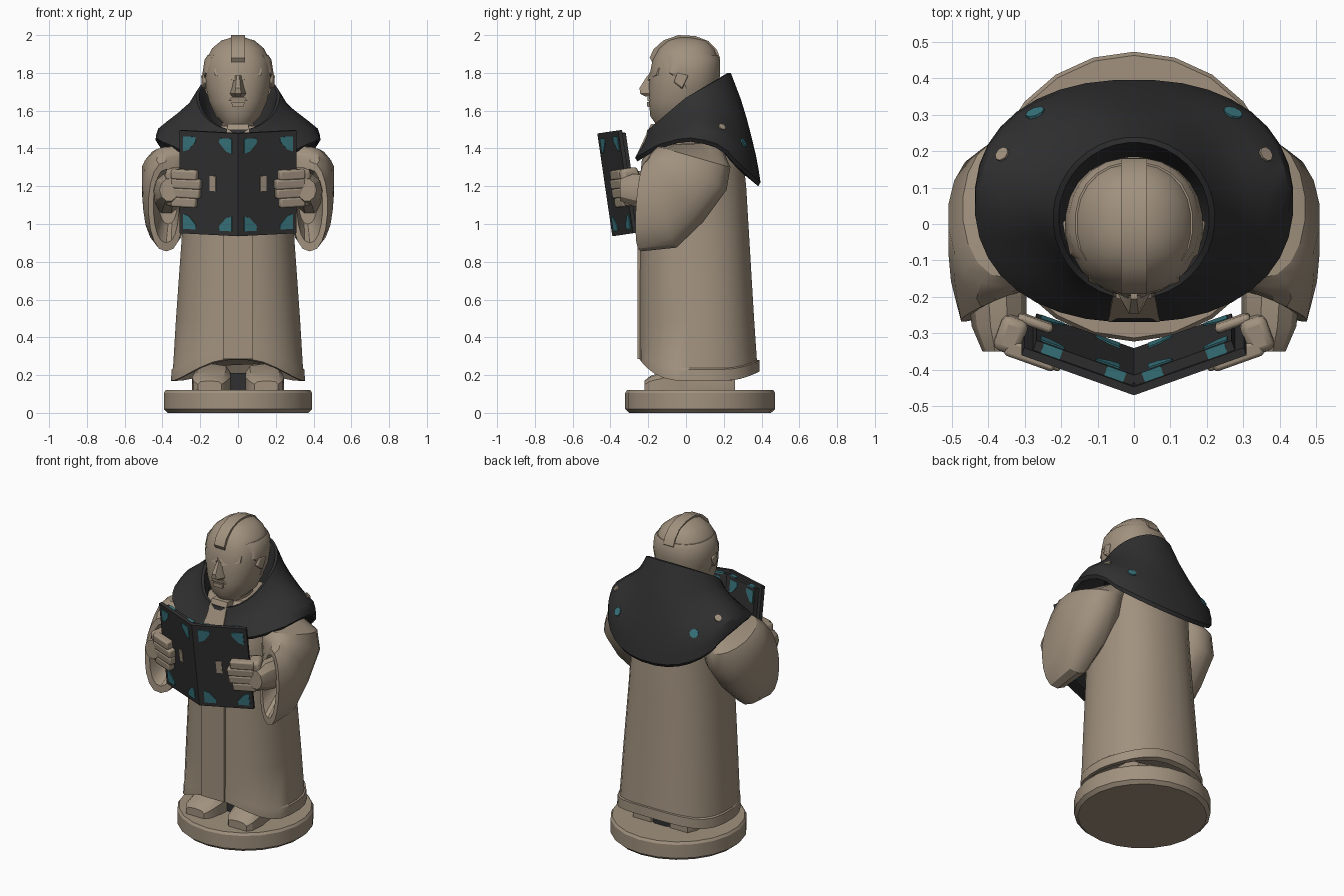
import bpy, bmesh, math
from mathutils import Vector

if "Cube" in bpy.data.objects:
    bpy.data.objects.remove(bpy.data.objects["Cube"])


def material(name, rgb):
    m = bpy.data.materials.new(name)
    m.diffuse_color = (*rgb, 1)
    m.use_nodes = True
    m.node_tree.nodes["Principled BSDF"].inputs["Base Color"].default_value = m.diffuse_color
    return m


TAN = material("tan_cloth", (0.355, 0.285, 0.21))
BLACK = material("charcoal", (0.03, 0.03, 0.031))
TEAL = material("teal", (0.04, 0.18, 0.21))


def loft(name, rings, mat, bevel=0.0):
    """Skin a list of equal-length closed rings and cap both ends."""
    bm = bmesh.new()
    vs = [[bm.verts.new(p) for p in r] for r in rings]
    n = len(vs[0])
    for a, b in zip(vs, vs[1:]):
        for i in range(n):
            j = (i + 1) % n
            bm.faces.new((a[i], a[j], b[j], b[i]))
    bm.faces.new(vs[0])
    bm.faces.new(vs[-1])
    bmesh.ops.recalc_face_normals(bm, faces=bm.faces[:])
    me = bpy.data.meshes.new(name)
    bm.to_mesh(me)
    bm.free()
    me.materials.append(mat)
    ob = bpy.data.objects.new(name, me)
    bpy.context.collection.objects.link(ob)
    if bevel:
        md = ob.modifiers.new("bevel", 'BEVEL')
        md.width, md.segments = bevel, 2
    bpy.ops.object.select_all(action='DESELECT')
    ob.select_set(True)
    bpy.context.view_layer.objects.active = ob
    bpy.ops.object.shade_smooth_by_angle()
    return ob


def spow(v, e):
    return math.copysign(abs(v) ** e, v)


def oval(hw, y0, y1, z, n=28, p=2.0):
    """Horizontal (super)ellipse; z may be a function of x and y."""
    out = []
    for i in range(n):
        t = math.tau * (i + 0.5) / n
        x = hw * spow(math.cos(t), 2 / p)
        y = (y0 + y1) / 2 + (y1 - y0) / 2 * spow(math.sin(t), 2 / p)
        out.append((x, y, z(x, y) if callable(z) else z))
    return out


def interp(x, pts):
    for (a, fa), (b, fb) in zip(pts, pts[1:]):
        if x <= b:
            return fa + (fb - fa) * max(0, (x - a)) / (b - a)
    return pts[-1][1]


# round base
loft("base", [oval(r, .075 - r, .075 + r, z, 22) for r, z in
              ((.375, 0), (.397, .02), (.397, .105), (.387, .12))], TAN)

# boots and the dark space between them
for s in (1, -1):
    rings = []
    for y, hw, top, cx in ((-.22, .065, .17, .15), (-.19, .09, .195, .148), (-.1, .105, .225, .142),
                           (-.03, .1, .26, .135), (.2, .09, .26, .13), (.26, .065, .22, .13)):
        rings.append([(s * (cx + hw * spow(math.cos(t), .6)), y,
                       max(.11, .11 + (top - .11) * (spow(math.sin(t), .6) + .6) / 1.6))
                      for t in [math.tau * (i + .5) / 10 for i in range(10)]])
    loft("boot", rings, TAN)
loft("robe_shadow_lining", [oval(.16, -.06, .265, z, 12) for z in (.1, .21)], BLACK)


# long robe with a hem raised at the front
def hem(dz, k=1.0):
    def z(x, y):
        front = .12 * max(0, (.12 - y) / .37) ** 1.3 * max(0, 1 - .75 * (abs(x) / .3) ** 2.2)
        return .17 + front + .05 * max(0, (y - .2) / .19) ** 2 + dz
    return z


rings = [oval(.30, -.19, .33, hem(.07), p=2.3), oval(.335, -.23, .365, hem(0), p=2.3),
         oval(.357, -.25, .392, hem(0), p=2.3), oval(.353, -.25, .390, hem(.06), p=2.3),
         oval(.346, -.25, .377, hem(.067), p=2.3)]
for hw, y0, y1, z in ((.33, -.25, .362, .5), (.298, -.25, .335, .95), (.285, -.25, .32, 1.2),
                      (.29, -.235, .305, 1.34), (.28, -.18, .27, 1.43), (.16, -.13, .18, 1.52)):
    rings.append(oval(hw, y0, y1, z, p=2.3))
loft("robe", rings, TAN)


def rect(x0, x1, y0, y1, z):
    return [(x0, y0, z), (x1, y0, z), (x1, y1, z), (x0, y1, z)]


loft("robe_front_panel", [rect(-.08, .08, -.258, -.2, .285), rect(-.08, .08, -.258, -.2, 1.28)], TAN)
loft("collar_placket", [rect(-.07, .07, -.268, -.2, 1.35), rect(-.055, .055, -.185, -.1, 1.53)], TAN)

# wide hanging sleeves: upper and lower point (y, z), x centre, x half width, forward skew
SLEEVE = (((-.08, 1.42), (.18, 1.43), .22, .08, 0), ((-.15, 1.41), (.235, 1.30), .34, .13, 0),
          ((-.17, 1.39), (.215, 1.18), .36, .15, 0), ((-.19, 1.37), (.09, 1.01), .37, .14, -.01),
          ((-.20, 1.35), (-.05, .875), .383, .12, -.02), ((-.21, 1.33), (-.24, .855), .38, .095, -.04),
          ((-.21, 1.29), (-.24, .90), .38, .068, -.03), ((-.10, 1.25), (-.10, 1.0), .37, .05, 0))
for s in (1, -1):
    rings = []
    for (ty, tz), (by, bz), cx, hw, sk in SLEEVE:
        ring = []
        for i in range(18):
            c, d = math.cos(math.tau * i / 18), spow(math.sin(math.tau * i / 18), .85)
            ring.append((s * (cx + hw * d), (ty + by) / 2 + (ty - by) / 2 * c + sk * d,
                         (tz + bz) / 2 + (tz - bz) / 2 * c))
        rings.append(ring)
    loft("sleeve", rings, TAN)

# open book: coordinates along cover (u), through it (w) and up it (h)
A, TILT = math.atan2(.11, .305), .145


def bp(s, u, w, h):
    x, y = u * math.cos(A) - w * math.sin(A), u * math.sin(A) + w * math.cos(A)
    return Vector((s * x, -.39 + y * math.cos(TILT) - h * math.sin(TILT),
                   .935 + h * math.cos(TILT) + y * math.sin(TILT)))


def block(name, s, u, w, h, mat, bevel=0.0):
    return loft(name, [[bp(s, a, b, k) for a, b in ((u[0], w[0]), (u[1], w[0]), (u[1], w[1]), (u[0], w[1]))]
                       for k in h], mat, bevel)


for s in (1, -1):
    block("book_cover", s, (0, .328), (0, .022), (0, .55), BLACK)
    block("book_pages", s, (.012, .302), (.022, .05), (.02, .532), BLACK)
    # teal corner pieces outside and inside
    for nm, w, us, hs in (("cover_corner", (-.004, .002), (.035, .307), (.025, .52)),
                          ("page_corner", (.048, .054), (.06, .29), (.04, .515))):
        for u0, du in ((us[0], 1), (us[1], -1)):
            for h0, dh in ((hs[0], 1), (hs[1], -1)):
                # legs run along the cover's outer edges, the hypotenuse faces the middle
                loft(nm, [[bp(s, u0 + du * a, k, h0 + dh * b) for a, b in
                           ((0, 0), (.068, 0), (.07, .025), (.03, .07), (0, .08))] for k in w], TEAL)
    for u0 in (.04, .225):
        block("page_top_mark", s, (u0, u0 + .055), (.022, .05), (.528, .536), TEAL)
    block("cover_stud", s, (.125, .16), (-.004, .002), (.235, .315), TAN)
    # hand: four fingers, palm, thumb and wrist
    for k in range(4):
        block("finger", s, ((.225, .205, .2, .22)[k], .365), (-.045, .002),
              (.145 + k * .049, .198 + k * .049), TAN, .01)
    block("palm", s, (.325, .4), (-.04, .06), (.145, .345), TAN, .02)
    block("thumb", s, (.26, .36), (.05, .075), (.27, .325), TAN, .01)
    loft("wrist", [[(s * (cx + r * math.cos(math.tau * i / 10)), cy,
                     cz + r * 1.2 * math.sin(math.tau * i / 10)) for i in range(10)]
                   for cx, cy, cz, r in ((.365, -.35, 1.18, .05), (.37, -.28, 1.18, .075),
                                         (.38, -.08, 1.15, .085))], TAN)

# shoulder cape with a stand-up collar
RIM_Z = ((-.2, 1.5), (0, 1.67), (.235, 1.8))
EDGE_Z = ((-.27, 1.35), (-.15, 1.42), (0, 1.46), (.12, 1.44), (.2, 1.41), (.26, 1.34), (.395, 1.22))
N = 36
rim = [Vector(p) for p in oval(.222, -.205, .238, lambda x, y: interp(y, RIM_Z), N)]
edge = [Vector(p) for p in oval(.437, -.27, .396, lambda x, y: interp(y, EDGE_Z), N, 2.25)]


def shrink(ring, k, dz):
    return [Vector((p.x * k, .03 + (p.y - .03) * k, p.z + dz)) for p in ring]


rings = [[Vector((p.x * .75, p.y * .75, 1.47)) for p in rim], shrink(rim, .86, -.06), shrink(rim, .93, 0), rim]
# drop below the collar, then outward spread at the front, the shoulders and the middle of the back
for drop, front_t, side_t, back_t in ((.24, .12, .20, .34), (.42, .28, .46, .54), (.58, .46, .70, .69),
                                      (.75, .68, .94, .84), (.88, .86, .99, .93), (1, 1, 1, 1)):
    ring = []
    for a, b in zip(rim, edge):
        back = max(0, (b.y - .063) / .333) ** 6
        fore = min(1, max(0, (.1 - b.y) / .2))
        t = side_t + (back_t - side_t) * back + (front_t - side_t) * fore
        ring.append(Vector((a.x + (b.x - a.x) * t, a.y + (b.y - a.y) * t, a.z + (b.z - a.z) * drop)))
    rings.append(ring)
rings += [shrink(edge, .965, -.02), shrink(edge, .8, .03), shrink(edge, .5, .1)]
cape = loft("cape", rings, BLACK)

# small round marks lying on the cape
bpy.context.view_layer.update()
for s in (1, -1):
    for x, y, mat in ((.27, .303, TEAL), (.36, .19, TAN)):
        ok, loc, nor, _ = cape.ray_cast(Vector((s * x, y, 3)), Vector((0, 0, -1)))
        if ok:
            a = nor.orthogonal().normalized()
            b = nor.cross(a)
            r = .027 if mat is TEAL else .021
            loft("cape_mark", [[loc + nor * k + (a * math.cos(t) + b * math.sin(t)) * r
                                for t in [math.tau * i / 8 for i in range(8)]] for k in (-.003, .006)], mat)

# head
HEAD = ((1.45, .09, -.12, .10), (1.535, .085, -.165, .10), (1.57, .12, -.19, .12), (1.65, .155, -.198, .15),
        (1.72, .170, -.198, .165), (1.80, .180, -.192, .174), (1.87, .170, -.178, .174),
        (1.93, .138, -.145, .152), (1.97, .09, -.1, .11), (1.988, .035, -.05, .04))
loft("head", [oval(w, a, b, z, 24, 2.2) for z, w, a, b in HEAD], TAN)

# cropped hair: back fringe and central strip
fringe = []
for z, k in ((1.66, 1), (1.72, 1.05), (1.80, 1.05), (1.87, 1.05), (1.895, 1.03)):
    w, a, b = (interp(z, [(h[0], h[i]) for h in HEAD]) for i in (1, 2, 3))
    fringe.append([(x, max(y, -.10 if z > 1.78 else .0), zz) for x, y, zz in oval(w * k, a, b * k, z, 24, 2.2)])
loft("hair_fringe", fringe, TAN)
loft("hair_strip", [[(-.036, y, z), (.036, y, z), (.03, y * .85, z - .05), (-.03, y * .85, z - .05)]
                    for y, z in ((-.192, 1.88), (-.172, 1.925), (-.12, 1.972), (-.04, 2.0), (.05, 1.995),
                                 (.12, 1.968), (.165, 1.92), (.18, 1.88))], TAN)

# face: nose, mouth, brows and ears
loft("nose", [[(-w, -.15, z), (-w, -.195, z), (-w * .4, y, z), (w * .4, y, z), (w, -.195, z), (w, -.15, z)]
              for z, w, y in ((1.675, .032, -.215), (1.69, .042, -.243), (1.72, .032, -.246), (1.785, .018, -.205))], TAN)
loft("lower_lip", [rect(-.03, .03, -.205, -.15, 1.62), rect(-.035, .035, -.206, -.15, 1.645)], TAN)
loft("upper_lip", [rect(-.05, .05, -.203, -.15, 1.652), rect(-.035, .035, -.206, -.15, 1.67)], TAN)
for s in (1, -1):
    loft("brow", [[(s * .008, -.207, 1.757), (s * .008, -.195, 1.80), (s * .008, -.15, 1.80), (s * .008, -.15, 1.75)],
                  [(s * .125, -.158, 1.79), (s * .125, -.145, 1.825), (s * .125, -.1, 1.83), (s * .125, -.1, 1.785)]], TAN)
    loft("ear", [[(s * .15, -.07, 1.75), (s * .15, -.02, 1.71), (s * .15, .02, 1.79), (s * .15, -.05, 1.81)],
                 [(s * .183, -.06, 1.75), (s * .193, -.02, 1.72), (s * .196, .01, 1.785), (s * .188, -.045, 1.8)]],
         TAN, .006)
